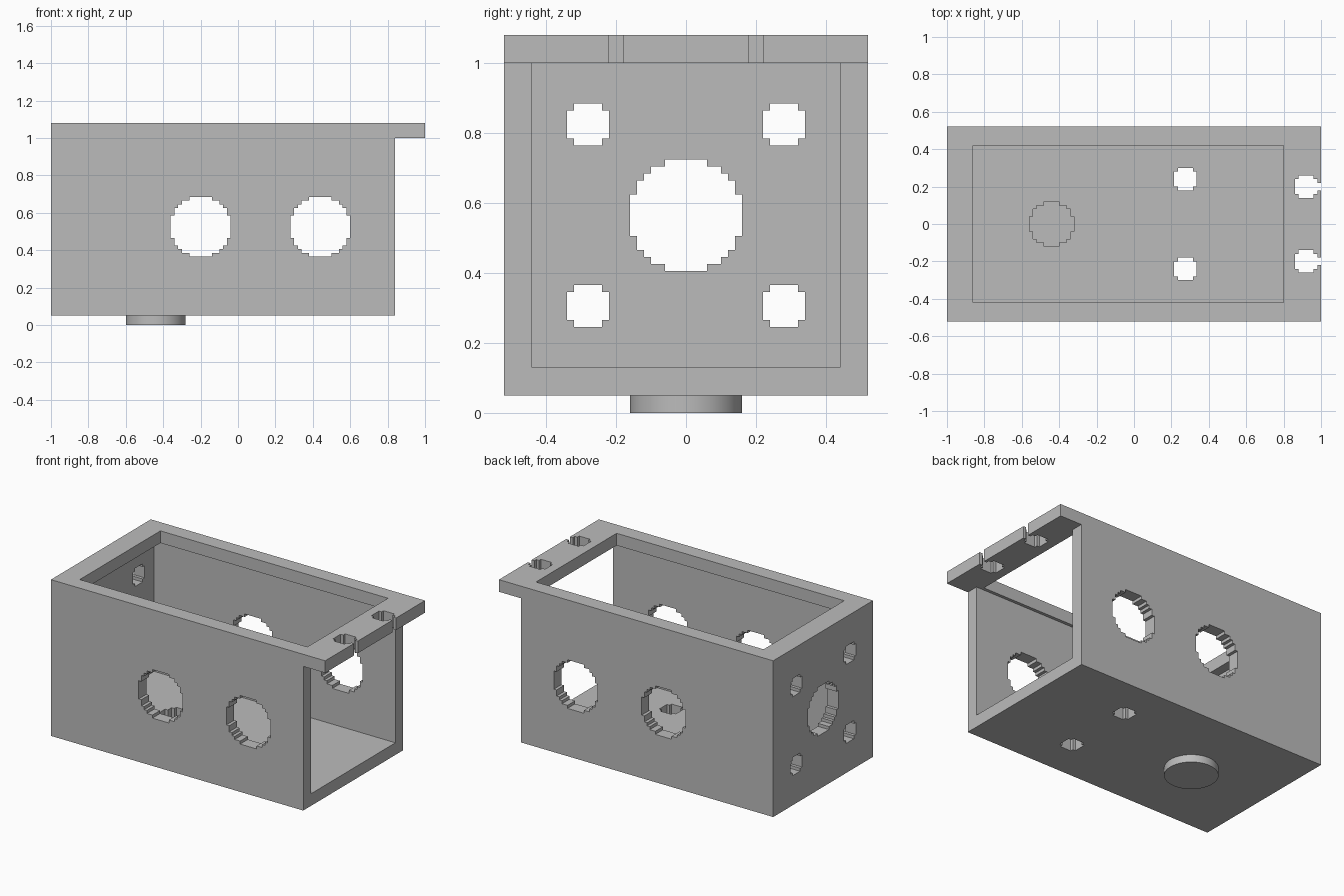
import bpy
import bmesh
import math
from mathutils import Matrix, Vector

cube = bpy.data.objects.get("Cube")
if cube:
    bpy.data.objects.remove(cube)

GREY = (0.5, 0.5, 0.5, 1.0)
STEP = 0.02      # size of one stair step on the hole edges
WALL = 0.08

grey = bpy.data.materials.new("grey")
grey.use_nodes = True
grey.diffuse_color = GREY
grey.node_tree.nodes["Principled BSDF"].inputs["Base Color"].default_value = GREY


def steps(r):
    """Stair-stepped circle, counter-clockwise, r steps in radius."""
    right = []
    for j in range(-r, r):
        w = math.floor(math.sqrt(r * r - (j + 0.5) ** 2) + 0.5)
        right += [(w, j), (w, j + 1)]
    right = list(dict.fromkeys(right))
    return right + [(-x, y) for x, y in reversed(right)]


def place(points, cx, cy):
    return [(cx + x * STEP, cy + y * STEP) for x, y in points]


def hole(cx, cy, r):
    return place(steps(r), cx, cy)


def rect(x0, x1, y0, y1):
    return [(x0, y0), (x1, y0), (x1, y1), (x0, y1)]


def panel(name, outline, holes, matrix):
    """Flat plate with holes, WALL thick, centred on its own plane."""
    curve = bpy.data.curves.new(name, "CURVE")
    curve.dimensions = "2D"
    curve.fill_mode = "BOTH"
    curve.extrude = WALL / 2
    for loop in [outline] + holes:
        spline = curve.splines.new("POLY")
        spline.points.add(len(loop) - 1)
        for p, (x, y) in zip(spline.points, loop):
            p.co = (x, y, 0, 1)
        spline.use_cyclic_u = True
        spline.use_smooth = False
    temp = bpy.data.objects.new(name + "_curve", curve)
    bpy.context.collection.objects.link(temp)
    graph = bpy.context.evaluated_depsgraph_get()
    mesh = bpy.data.meshes.new_from_object(temp.evaluated_get(graph))
    bpy.data.objects.remove(temp)
    bpy.data.curves.remove(curve)

    bm = bmesh.new()
    bm.from_mesh(mesh)
    bmesh.ops.remove_doubles(bm, verts=bm.verts, dist=0.0005)
    bm.transform(matrix)
    bmesh.ops.recalc_face_normals(bm, faces=bm.faces)
    for f in bm.faces:
        f.smooth = False
        f.material_index = 0
    bm.to_mesh(mesh)
    bm.free()
    mesh.materials.clear()
    mesh.materials.append(grey)
    obj = bpy.data.objects.new(name, mesh)
    bpy.context.collection.objects.link(obj)
    return obj


LEFT, OPEN_END, HALF_Y = -1.0, 0.84, 0.52
BOTTOM, RIM_Z = 0.05, 1.0
INNER_Y = HALF_Y - WALL
upright = Matrix.Rotation(math.radians(90), 4, "X")
endways = Matrix(((0, 0, 1, 0), (1, 0, 0, 0), (0, 1, 0, 0), (0, 0, 0, 1)))

# Long side walls, each with two large holes
for name, side in (("front_wall", -1), ("back_wall", 1)):
    y = side * (HALF_Y - WALL / 2)
    panel(name, rect(LEFT, OPEN_END, BOTTOM, RIM_Z),
          [hole(x, 0.525, 8) for x in (-0.2, 0.44)],
          Matrix.Translation((0, y, 0)) @ upright)

# End wall with a central hole and four bolt holes
mid = 0.565
panel("end_wall", rect(-INNER_Y, INNER_Y, BOTTOM, RIM_Z),
      [hole(0, mid, 8)] + [hole(sy * 0.28, mid + sz * 0.26, 3)
                           for sy in (-1, 1) for sz in (-1, 1)],
      Matrix.Translation((LEFT + WALL / 2, 0, 0)) @ endways)

# Floor with two bolt holes and the well above the foot
panel("floor", rect(LEFT + WALL, OPEN_END, -INNER_Y, INNER_Y),
      [hole(0.275, -0.24, 3), hole(0.275, 0.24, 3), hole(-0.44, 0, 6)],
      Matrix.Translation((0, 0, BOTTOM + WALL / 2)))

# Top rim with an overhanging lip, notched by two keyhole slots
ring = steps(3)
i = ring.index((3, 1))
keyhole = [(4, -1)] + list(reversed(ring[i:] + ring[:i - 1])) + [(4, 1)]
outline = [(LEFT, -HALF_Y), (1, -HALF_Y)]
for y in (-0.2, 0.2):
    outline += place(keyhole, 0.92, y)
outline += [(1, HALF_Y), (LEFT, HALF_Y)]
panel("top_rim", outline, [rect(-0.86, 0.8, -0.42, 0.42)],
      Matrix.Translation((0, 0, RIM_Z + WALL / 2)))

# Round foot under the floor
bpy.ops.mesh.primitive_cylinder_add(vertices=64, radius=0.16, depth=BOTTOM,
                                    location=(-0.44, 0, BOTTOM / 2))
foot = bpy.context.object
foot.name = "round_foot"
foot.data.materials.append(grey)
bpy.ops.object.shade_smooth_by_angle()
